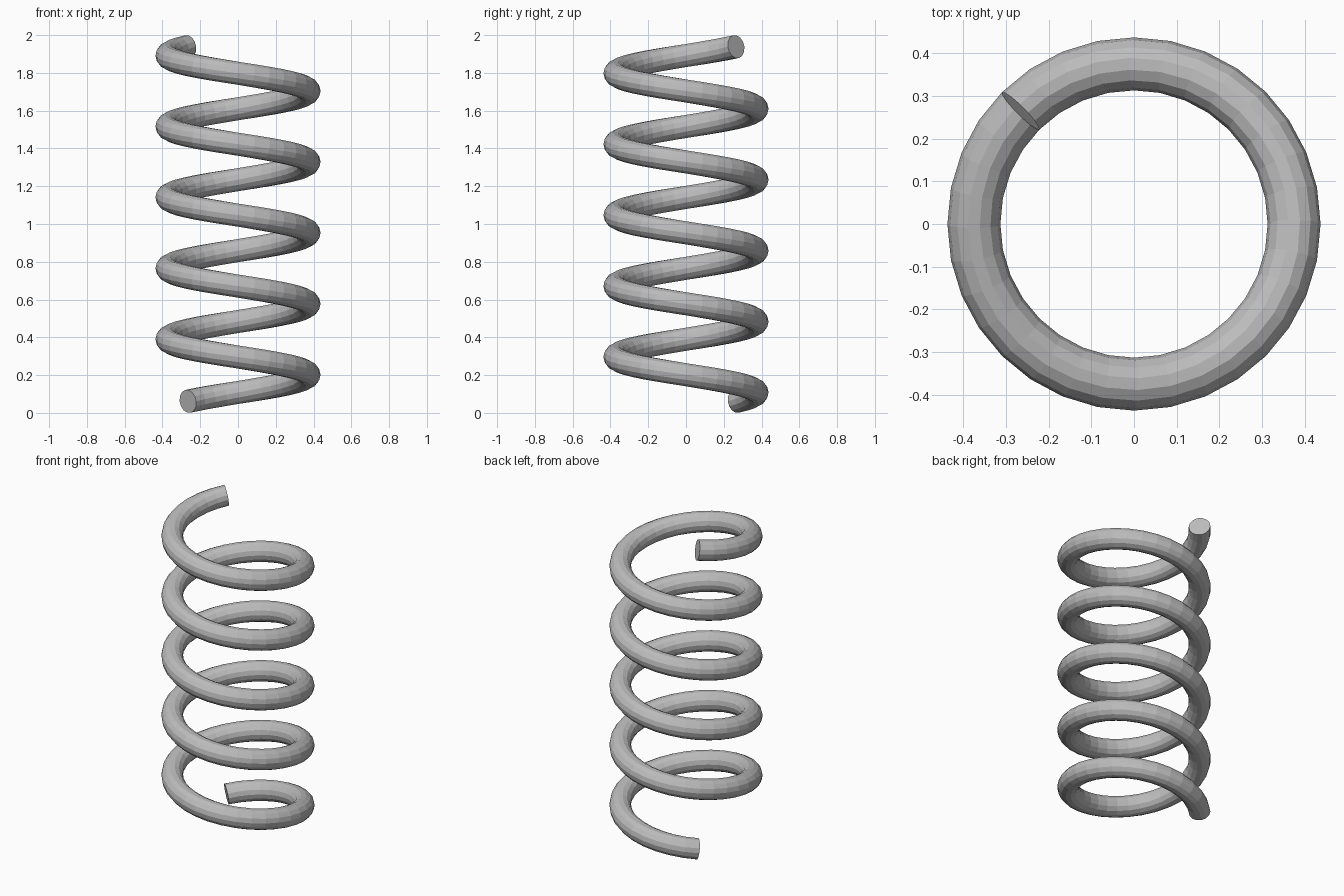
import bpy, bmesh, math
from mathutils import Vector

if "Cube" in bpy.data.objects:
    bpy.data.objects.remove(bpy.data.objects["Cube"])

TURNS, STEPS, SIDES = 5, 32, 14      # coils, segments per coil, wire sides
R, WIRE = 0.375, 0.062               # coil radius, wire radius
START = math.radians(135)            # both wire ends sit at the back left

grey = bpy.data.materials.new("steel grey")
grey.diffuse_color = (0.5, 0.5, 0.5, 1)
grey.use_nodes = True
grey.node_tree.nodes["Principled BSDF"].inputs["Base Color"].default_value = grey.diffuse_color

# the wire rises clockwise from z = 0 to z = 2
slope = 0.158
z0 = WIRE * math.cos(slope)
rise = 2 - 2 * z0

bm = bmesh.new()
rings = []
count = TURNS * STEPS
for i in range(count + 1):
    f = i / count
    a = START - f * TURNS * 2 * math.pi
    out = Vector((math.cos(a), math.sin(a), 0))
    along = Vector((math.sin(a) * R, -math.cos(a) * R, rise / (TURNS * 2 * math.pi))).normalized()
    up = out.cross(along)
    centre = out * R + Vector((0, 0, z0 + rise * f))
    ring = []
    for k in range(SIDES):
        t = 2 * math.pi * k / SIDES
        ring.append(bm.verts.new(centre + (out * math.cos(t) + up * math.sin(t)) * WIRE))
    rings.append(ring)

# wire skin and flat end caps
for r0, r1 in zip(rings, rings[1:]):
    for k in range(SIDES):
        n = (k + 1) % SIDES
        bm.faces.new((r0[k], r0[n], r1[n], r1[k]))
bm.faces.new(rings[0])
bm.faces.new(rings[-1])
bmesh.ops.recalc_face_normals(bm, faces=bm.faces[:])

mesh = bpy.data.meshes.new("coil_spring")
bm.to_mesh(mesh)
bm.free()
mesh.materials.append(grey)
spring = bpy.data.objects.new("coil_spring", mesh)
bpy.context.collection.objects.link(spring)
